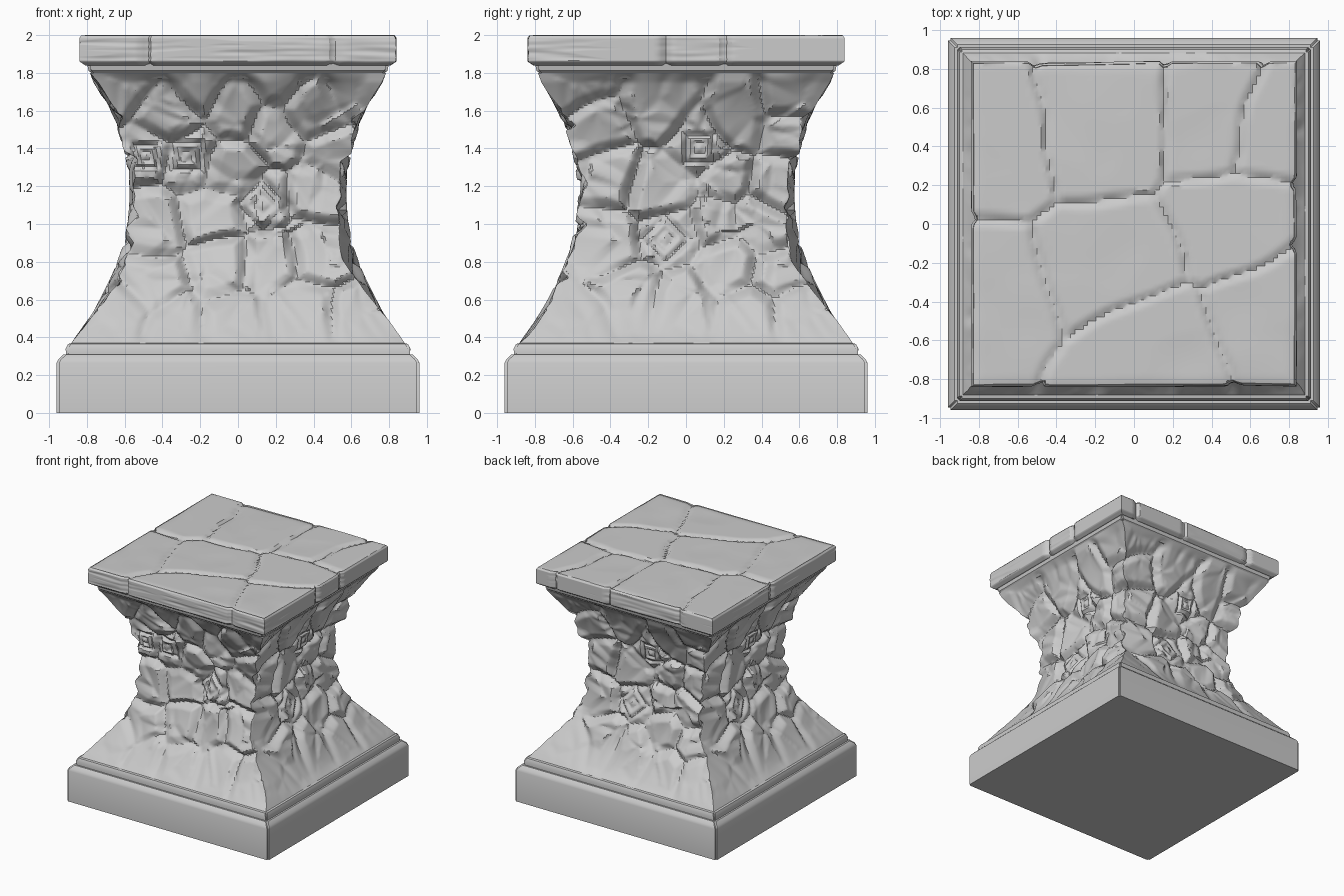
import bpy, bmesh, math, random
from mathutils import Vector, noise, kdtree

random.seed(4)
if "Cube" in bpy.data.objects:
    bpy.data.objects.remove(bpy.data.objects["Cube"])

stone = bpy.data.materials.new("pale_grey_stone")
stone.use_nodes = True
GREY = (0.6, 0.6, 0.6, 1)
stone.diffuse_color = GREY
stone.node_tree.nodes["Principled BSDF"].inputs["Base Color"].default_value = GREY


def finish(name, bm, angle=32):
    bmesh.ops.recalc_face_normals(bm, faces=bm.faces)
    mesh = bpy.data.meshes.new(name)
    bm.to_mesh(mesh)
    bm.free()
    mesh.materials.append(stone)
    ob = bpy.data.objects.new(name, mesh)
    bpy.context.collection.objects.link(ob)
    bpy.ops.object.select_all(action='DESELECT')
    ob.select_set(True)
    bpy.context.view_layer.objects.active = ob
    bpy.ops.object.shade_smooth_by_angle(angle=math.radians(angle))
    return ob


class Stones:
    """Irregular stonework: each seed is a tilted block with bevelled seams."""

    def __init__(self, seeds, depth, width, tilt, warp=0.06):
        self.seeds = [Vector((a, b, 0)) for a, b in seeds]
        self.tilts = [Vector((random.uniform(-tilt, tilt), random.uniform(-tilt, tilt), 0))
                      for _ in seeds]
        self.depth, self.width, self.warp = depth, width, warp
        self.tree = kdtree.KDTree(len(seeds))
        for i, s in enumerate(self.seeds):
            self.tree.insert(s, i)
        self.tree.balance()

    def height(self, u, v):
        p = Vector((u, v, 0))
        q = p + self.warp * noise.noise_vector(p * 3)
        q.z = 0
        (a, i, da), (b, j, db) = self.tree.find_n(q, 2)
        edge = (db * db - da * da) / (2 * (a - b).length)
        k = min(1, edge / self.width)
        return k * self.tilts[i].dot(q - a) - self.depth * (1 - k) ** 1.2


def carving(u, v, cu, cv, size, diamond):
    """Square or diamond ring chiselled into the face."""
    du, dv = abs(u - cu), abs(v - cv)
    r = du + dv if diamond else max(du, dv)
    return -sum(d * max(0, 1 - abs(r - size * f) / (size * 0.35))
                for f, d in ((1, 0.028), (0.4, 0.018)))


# Column stonework: one layout for the front, another for the other sides
front = Stones([(-.6, 1.7), (-.2, 1.75), (.2, 1.76), (.62, 1.72), (-.38, 1.56), (0, 1.58),
                (.2, 1.46), (.44, 1.6), (.52, 1.36), (-.5, 1.36), (-.26, 1.36), (-.03, 1.3),
                (.12, 1.1), (-.42, 1.0), (-.14, 1.04), (.42, 1.15), (.15, .78), (.42, .85),
                (-.12, .76), (-.42, .69), (-.64, .52), (-.35, .46), (0, .46), (.34, .52),
                (.68, .48)], 0.042, 0.055, 0.2)
side = Stones([(-.6, 1.7), (-.5, 1.48), (-.4, 1.25), (-.12, 1.62), (.07, 1.4), (.32, 1.56),
               (.57, 1.67), (.55, 1.48), (-.14, 1.2), (.2, 1.22), (.5, 1.2), (-.11, .92),
               (.14, .98), (.4, .98), (.2, .76), (.5, .77), (-.36, .92), (-.3, .62),
               (.32, .5), (-.55, .45), (.64, .5), (0, .55)], 0.042, 0.055, 0.2)
chisel = Stones([(random.uniform(-1, 1), random.uniform(.3, 1.8)) for _ in range(110)],
                0.012, 0.05, 0.13)
marks = {True: [(-.27, 1.36, .07, False), (-.49, 1.36, .06, False), (.13, 1.1, .13, True)],
         False: [(.07, 1.4, .07, False), (-.11, .92, .12, True)]}


def relief(is_front, u, z):
    fade = min(1, max(0, (z - .37) / .3)) * .75 + min(.25, max(0, (z - .36) * 5))
    fade *= min(1, max(0, (1.8 - z) / .05))
    if z < .37:
        return 0
    h = (front if is_front else side).height(u, z) + 0.8 * chisel.height(u, z)
    h += sum(carving(u, z, *m) for m in marks[is_front])
    return fade * min(0.015, h)


def column(name, n, rows):
    bm = bmesh.new()
    rings = []
    # unit square outline, walked anticlockwise from the front right corner
    turns = [lambda t: (t, -1), lambda t: (1, t), lambda t: (-t, 1), lambda t: (-1, -t)]
    for r in range(rows + 1):
        z = .3 + 1.5 * r / rows
        half = min(.905, .56 + .53 * (z - 1.15) ** 2)
        line = [[relief(k == 0, half * (2 * i / n - 1), z) for i in range(n + 1)]
                for k in range(4)]
        ring = []
        for k in range(4):
            start = half + line[k - 1][n]
            end = half + line[(k + 1) % 4][0]
            for i in range(n):
                t = 2 * i / n - 1
                along = max(-start, min(end, t * half)) if i else -start
                x, y = turns[k](t)
                out = half + line[k][i]
                if k % 2 == 0:
                    co = (along if k == 0 else -along, y * out, z)
                else:
                    co = (x * out, along if k == 1 else -along, z)
                ring.append(bm.verts.new(co))
        rings.append(ring)
    for lo, hi in zip(rings, rings[1:]):
        for i in range(4 * n):
            j = (i + 1) % (4 * n)
            bm.faces.new((lo[i], lo[j], hi[j], hi[i]))
    bm.faces.new(rings[0])
    bm.faces.new(rings[-1])
    return finish(name, bm)


def moulding(name, profile):
    """Square slab lofted through (half width, height) pairs."""
    bm = bmesh.new()
    rings = [[bm.verts.new((sx * h, sy * h, z))
              for sx, sy in ((-1, -1), (1, -1), (1, 1), (-1, 1))] for h, z in profile]
    for lo, hi in zip(rings, rings[1:]):
        for i in range(4):
            j = (i + 1) % 4
            bm.faces.new((lo[i], lo[j], hi[j], hi[i]))
    bm.faces.new(rings[0])
    bm.faces.new(rings[-1])
    uprights = [e for e in bm.edges if abs(e.verts[0].co.z - e.verts[1].co.z) > .01]
    bmesh.ops.bevel(bm, geom=uprights, offset=.012, segments=2, affect='EDGES')
    return finish(name, bm)


# Plinth, foot step and the cove beneath the cap
moulding("plinth", [(.96, 0), (.96, .265), (.95, .285), (.925, .308)])
moulding("foot_step", [(.91, .3), (.912, .34), (.9, .365), (.86, .375)])
column("stone_column", 104, 130)
moulding("cap_cove", [(.745, 1.77), (.76, 1.785), (.79, 1.81), (.80, 1.85)])

# Cap slab: paved top whose joints run down over the rim
paving = Stones([(-.77, .38), (-.15, .47), (.67, .45), (.47, .5), (.56, .06), (-.77, -.36),
                 (-.15, -.22), (.05, -.68), (.8, -.45)], 0.022, 0.035, 0.015, 0.05)
bm = bmesh.new()
bmesh.ops.create_cube(bm, size=2)
bmesh.ops.subdivide_edges(bm, edges=bm.edges, cuts=75, use_grid_fill=True)
HALF, LOW, HIGH = .84, 1.84, 2.0
for v in bm.verts:
    x, y, w = v.co
    on_top = w > .999
    h = paving.height(x * HALF, y * HALF)
    wobble = .006 * noise.noise(v.co * 3)
    rim = max(abs(x), abs(y))
    # narrow the slab at its upper and lower arrises
    size = HALF - .012 * max(0, (abs(w) - .8) / .2) - .02 * max(0, (-w - .7) / .3)
    if rim > .999:
        size += min(0, 1.3 * h + wobble)
    z = LOW + (HIGH - LOW) * (w + 1) / 2
    if on_top:
        z += min(0, h + wobble - .006 * max(0, (rim - .96) / .04))
    v.co = (x * size, y * size, z)
finish("cap_slab", bm)
